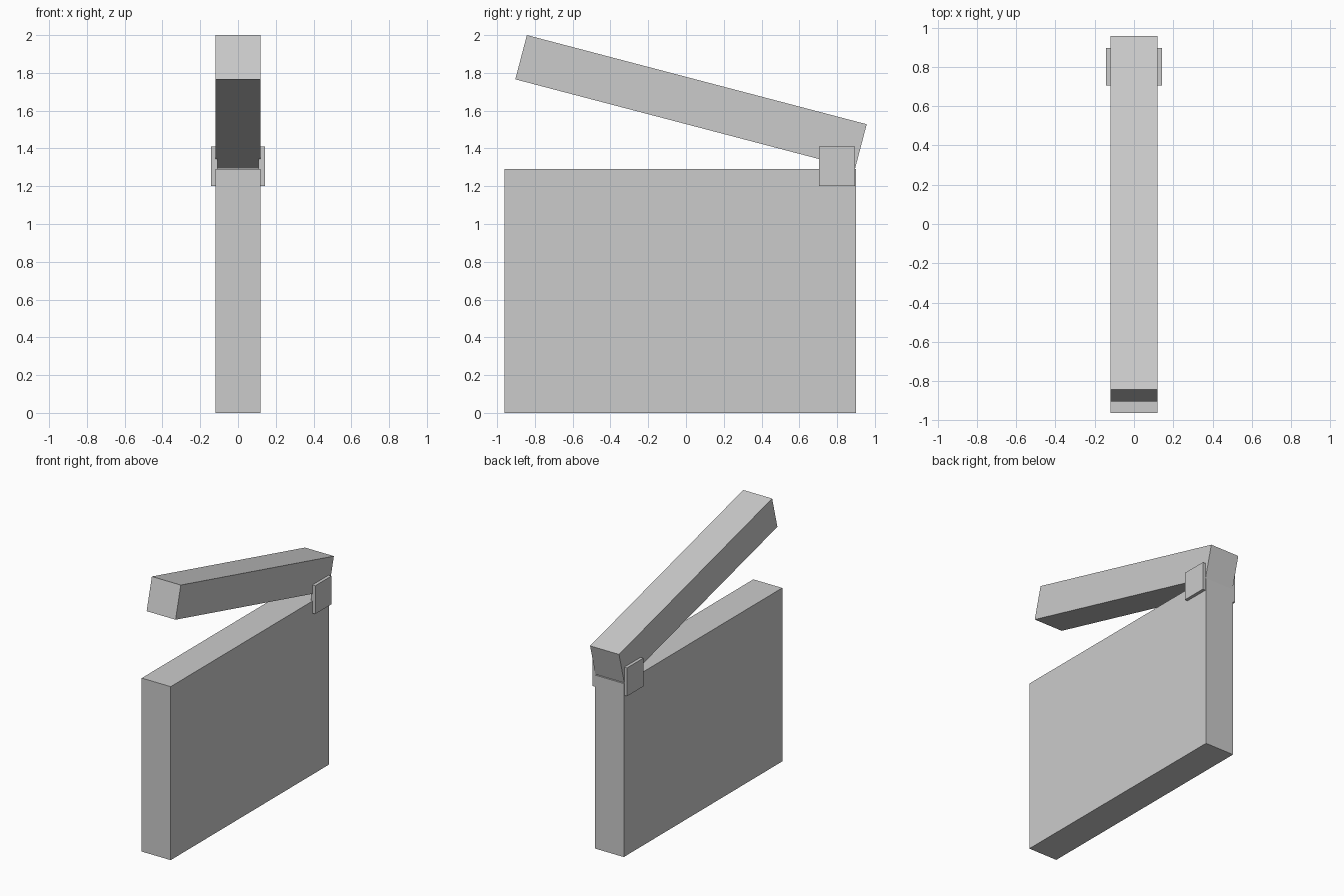
import bpy
from math import atan2
from mathutils import Vector

if "Cube" in bpy.data.objects:
    bpy.data.objects.remove(bpy.data.objects["Cube"])


def box(name, center, size, tilt=0.0):
    bpy.ops.mesh.primitive_cube_add(size=1, location=center, rotation=(tilt, 0, 0))
    obj = bpy.context.object
    obj.name = name
    obj.scale = size
    return obj


# Upright slate board
box("slate_board", (0, -0.03, 0.645), (0.238, 1.862, 1.29))

# Raised clap stick, tilted up towards the front
front_top = Vector((-0.842, 2.0))
back_top = Vector((0.957, 1.528))
front_bottom = Vector((-0.904, 1.766))
along = back_top - front_top
mid = (back_top + front_bottom) / 2
box("clap_stick", (0, mid.x, mid.y),
    (0.238, along.length, (front_top - front_bottom).length),
    atan2(along.y, along.x))

# Hinge plates on both sides
for side, label in ((-1, "left"), (1, "right")):
    box(f"hinge_plate_{label}", (side * 0.125, 0.8, 1.305), (0.034, 0.19, 0.21))
